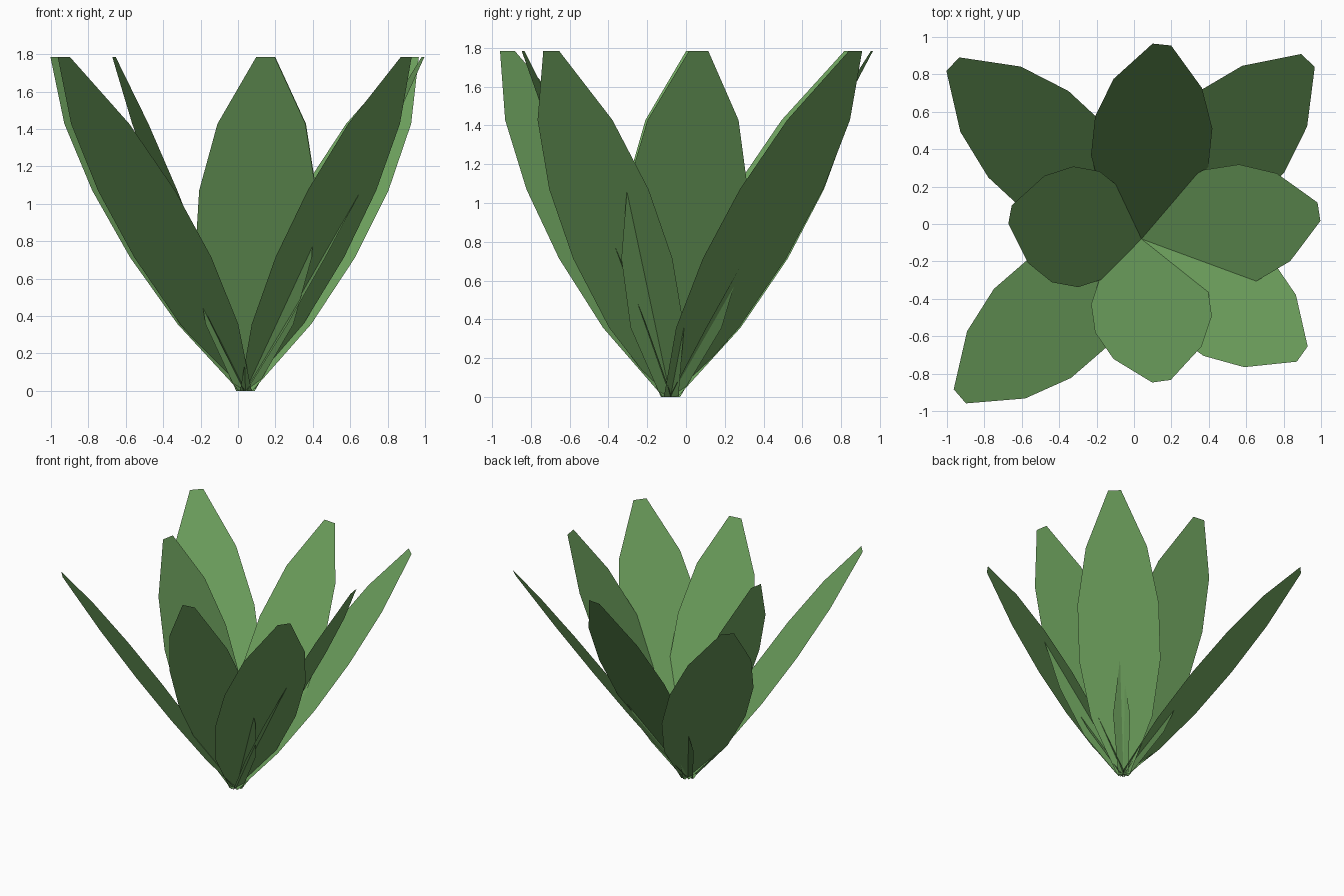
import bpy
from math import sin, cos, radians

if "Cube" in bpy.data.objects:
    bpy.data.objects.remove(bpy.data.objects["Cube"])

BASE_X, BASE_Y = 0.04, -0.08
HEIGHT = 1.785
# full leaf width at equal steps from the root to the tip
WIDTHS = [0.10, 0.475, 0.63, 0.63, 0.475, 0.10]

leaf_green = bpy.data.materials.new("leaf_green")
leaf_green.diffuse_color = (0.16, 0.37, 0.115, 1.0)
leaf_green.use_nodes = True
leaf_green.node_tree.nodes["Principled BSDF"].inputs["Base Color"].default_value = leaf_green.diffuse_color


def make_leaf(name, angle, reach):
    """Flat straight blade leaning outwards from the shared root."""
    a = radians(angle)
    verts, faces = [], []
    for i, width in enumerate(WIDTHS):
        t = i / (len(WIDTHS) - 1)
        x, y = BASE_X + reach * t * cos(a), BASE_Y + reach * t * sin(a)
        for side in (-0.5, 0.5):
            verts.append((x - sin(a) * width * side, y + cos(a) * width * side, HEIGHT * t))
        if i:
            k = 2 * i
            faces.append((k - 2, k, k + 1, k - 1))
    mesh = bpy.data.meshes.new(name)
    mesh.from_pydata(verts, [], faces)
    mesh.flip_normals()
    mesh.materials.append(leaf_green)
    obj = bpy.data.objects.new(name, mesh)
    bpy.context.collection.objects.link(obj)


# one leaf per direction: heading in degrees, outward reach of the tip
leaves = {
    "leaf_right": (8.7, 0.96),
    "leaf_back_right": (47, 1.305),
    "leaf_back": (84, 1.045),
    "leaf_back_left": (137.2, 1.375),
    "leaf_left": (169.5, 0.715),
    "leaf_front_left": (220.9, 1.285),
    "leaf_front": (278, 0.768),
    "leaf_front_right": (324.4, 1.057),
}
for name, (angle, reach) in leaves.items():
    make_leaf(name, angle, reach)
